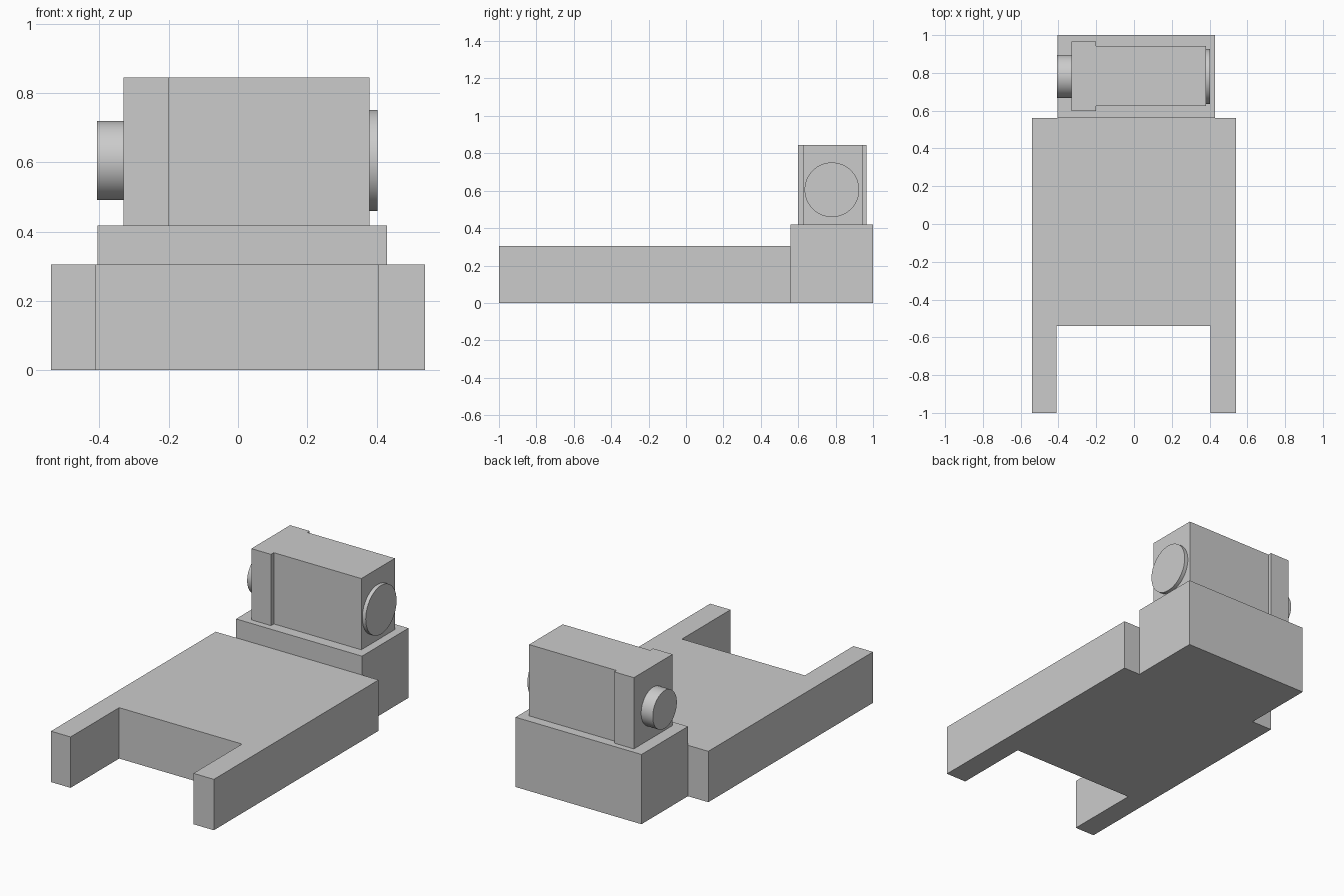
import bpy
import bmesh
from math import pi
from mathutils import Matrix

cube = bpy.data.objects.get("Cube")
if cube:
    bpy.data.objects.remove(cube, do_unlink=True)

grey = bpy.data.materials.new("plain_grey")
grey.use_nodes = True
GREY = (0.6, 0.6, 0.6, 1)
grey.diffuse_color = GREY
grey.node_tree.nodes["Principled BSDF"].inputs["Base Color"].default_value = GREY


def finish(name, bm):
    bmesh.ops.recalc_face_normals(bm, faces=bm.faces)
    mesh = bpy.data.meshes.new(name)
    bm.to_mesh(mesh)
    bm.free()
    mesh.materials.append(grey)
    obj = bpy.data.objects.new(name, mesh)
    bpy.context.collection.objects.link(obj)
    return obj


def extrude_outline(name, outline, z0, z1):
    """Extrude a plan outline vertically from z0 to z1."""
    bm = bmesh.new()
    face = bm.faces.new([bm.verts.new((x, y, z0)) for x, y in outline])
    top = bmesh.ops.extrude_face_region(bm, geom=[face])["geom"]
    bmesh.ops.translate(bm, vec=(0, 0, z1 - z0),
                        verts=[v for v in top if isinstance(v, bmesh.types.BMVert)])
    return finish(name, bm)


def disc(name, x0, x1, y, z, radius):
    """Round part with its axis along x."""
    bm = bmesh.new()
    bmesh.ops.create_cone(bm, cap_ends=True, segments=64, radius1=radius, radius2=radius,
                          depth=x1 - x0,
                          matrix=Matrix.Translation(((x0 + x1) / 2, y, z))
                          @ Matrix.Rotation(pi / 2, 4, "Y"))
    obj = finish(name, bm)
    bpy.ops.object.select_all(action="DESELECT")
    obj.select_set(True)
    bpy.context.view_layer.objects.active = obj
    bpy.ops.object.shade_smooth_by_angle()


# Low bed with two arms reaching forward
extrude_outline("forked_bed", [
    (-0.54, -1), (-0.41, -1), (-0.41, -0.54), (0.405, -0.54),
    (0.405, -1), (0.54, -1), (0.54, 0.56), (-0.54, 0.56)], 0, 0.305)

# Taller block behind the bed
extrude_outline("rear_block", [
    (-0.405, 0.56), (0.43, 0.56), (0.43, 1), (-0.405, 1)], 0, 0.418)

# Housing with a wider collar at one end
extrude_outline("housing", [
    (-0.33, 0.598), (-0.2, 0.598), (-0.2, 0.625), (0.38, 0.625),
    (0.38, 0.943), (-0.2, 0.943), (-0.2, 0.965), (-0.33, 0.965)], 0.418, 0.845)

# Round ends of the housing
disc("right_knob", -0.407, -0.33, 0.782, 0.605, 0.114)
disc("left_cap", 0.38, 0.403, 0.78, 0.605, 0.146)
